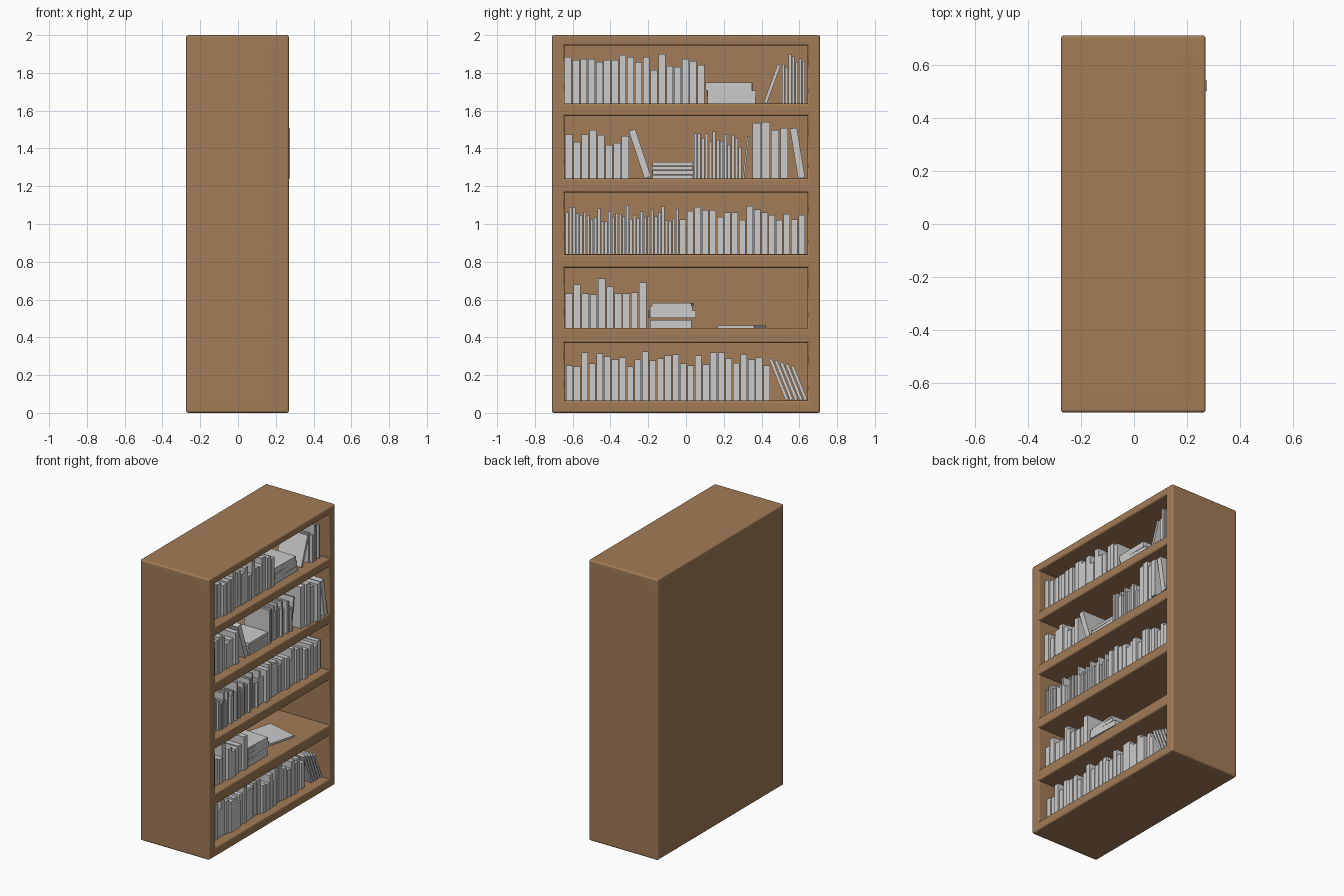
import bpy, bmesh, random
from math import radians
from mathutils import Matrix, Vector

if "Cube" in bpy.data.objects:
    bpy.data.objects.remove(bpy.data.objects["Cube"])

random.seed(4)
FLOORS = [0.065, 0.45, 0.84, 1.24, 1.637]     # bottom to top
CEILINGS = [0.37, 0.768, 1.167, 1.572, 1.945]
HALF_OPEN, BACK, FRONT = 0.642, -0.18, 0.27


def finish(bm, name):
    mesh = bpy.data.meshes.new(name)
    bm.to_mesh(mesh)
    bm.free()
    ob = bpy.data.objects.new(name, mesh)
    bpy.context.collection.objects.link(ob)
    return ob


def add_box(bm, size, matrix):
    bmesh.ops.create_cube(bm, size=1, matrix=matrix @ Matrix.Diagonal((*size, 1)))


def book_row(name, floor, y0, y1, heights, front=0.21, depth=0.2, gap=0.005):
    """Upright books standing side by side, spines towards +x."""
    bm = bmesh.new()
    pitch = (y1 - y0) / len(heights)
    for i, h in enumerate(heights):
        x = front + random.uniform(-0.012, 0.012)
        add_box(bm, (depth, pitch - gap, h),
                Matrix.Translation((x - depth / 2, y0 + (i + 0.5) * pitch, floor + h / 2)))
    finish(bm, name)


def leaning_books(name, floor, books, front=0.21, depth=0.2):
    """Each book: pivot y, thickness, length, tilt (positive leans to -y)."""
    bm = bmesh.new()
    for y, t, length, tilt in books:
        side = 1 if tilt > 0 else -1
        m = (Matrix.Translation((front - depth / 2, y, floor))
             @ Matrix.Rotation(radians(tilt), 4, 'X')
             @ Matrix.Translation((0, side * t / 2, length / 2)))
        add_box(bm, (depth, t, length), m)
    finish(bm, name)


def book_stack(name, floor, books, front=0.21, depth=0.2):
    """Each book lies flat: y start, y end, z start, z end above the shelf, turn."""
    bm = bmesh.new()
    for y0, y1, z0, z1, turn in books:
        m = (Matrix.Translation((front - depth / 2, (y0 + y1) / 2, floor + (z0 + z1) / 2))
             @ Matrix.Rotation(radians(turn), 4, 'Z'))
        add_box(bm, (depth, y1 - y0, z1 - z0), m)
    finish(bm, name)


# Case: a solid block, sliced into cells, with the shelf cells pushed in
bm = bmesh.new()
add_box(bm, (FRONT + 0.275, 1.42, 2),
        Matrix.Translation(((FRONT - 0.275) / 2, 0, 1)))
cuts = [((0, s * HALF_OPEN, 0), (0, 1, 0)) for s in (-1, 1)]
cuts += [((0, 0, z), (0, 0, 1)) for z in FLOORS + CEILINGS]
for co, no in cuts:
    bmesh.ops.bisect_plane(bm, geom=bm.verts[:] + bm.edges[:] + bm.faces[:],
                           plane_co=co, plane_no=no)
cells = []
for f in bm.faces:
    c = f.calc_center_median()
    if c.x > FRONT - 0.001 and abs(c.y) < HALF_OPEN:
        if any(a < c.z < b for a, b in zip(FLOORS, CEILINGS)):
            cells.append(f)
new = bmesh.ops.extrude_face_region(bm, geom=cells)['geom']
bmesh.ops.delete(bm, geom=[f for f in cells if f.is_valid], context='FACES_ONLY')
bmesh.ops.translate(bm, vec=Vector((BACK - FRONT, 0, 0)),
                    verts=[v for v in new if isinstance(v, bmesh.types.BMVert)])
bmesh.ops.recalc_face_normals(bm, faces=bm.faces[:])
# Round every outward edge, leave the inner corners sharp
rim = [e for e in bm.edges if e.is_manifold and e.calc_face_angle_signed() > 0.5]
bmesh.ops.bevel(bm, geom=rim, offset=0.012, segments=3, profile=0.5, affect='EDGES')
case = finish(bm, "bookcase_case")
wood = bpy.data.materials.new("wood")
wood.diffuse_color = (0.36, 0.2, 0.095, 1)
wood.use_nodes = True
wood.node_tree.nodes["Principled BSDF"].inputs["Base Color"].default_value = wood.diffuse_color
case.data.materials.append(wood)
bpy.context.view_layer.objects.active = case
case.select_set(True)
bpy.ops.object.shade_smooth_by_angle(angle=radians(35))
case.modifiers.new("flat_panels", 'WEIGHTED_NORMAL').keep_sharp = True

# Bottom shelf
z = FLOORS[0]
book_row("bottom_shelf_books", z, -0.637, 0.447,
         [.185, .18, .254, .196, .25, .233, .217, .228, .18, .217, .26, .212, .222, .238,
          .244, .196, .185, .238, .19, .254, .254, .222, .2, .244, .217, .228, .185])
leaning_books("bottom_shelf_leaning_books", z,
              [(0.527 + i * 0.025, 0.017, 0.235 - i * 0.01, 22) for i in range(5)])

# Second shelf
z = FLOORS[1]
book_row("second_shelf_books", z, -0.642, -0.207,
         [.183, .23, .183, .177, .262, .22, .183, .183, .188, .24])
book_stack("second_shelf_stack", z,
           [(-.19, .03, 0, .043, 0), (-.195, .05, .053, .092, 2),
            (-.19, .035, .092, .117, 0), (-.175, .035, .117, .132, -3)])
book_stack("second_shelf_flat_book", z, [(.195, .395, 0, .013, -15)], front=0.17, depth=0.24)

# Middle shelf
z = FLOORS[2]
book_row("middle_shelf_thin_books", z, -0.64, -0.037,
         [random.uniform(.17, .26) for _ in range(32)], gap=0.004)
book_row("middle_shelf_books", z, -0.036, 0.632,
         [.185, .228, .25, .233, .233, .196, .222, .222, .18, .254, .238, .222,
          .207, .18, .212, .185, .207])

# Fourth shelf
z = FLOORS[3]
book_row("fourth_shelf_books", z, -0.642, -0.3,
         [.235, .193, .235, .257, .23, .177, .188, .225])
leaning_books("fourth_shelf_leaning_book", z, [(-0.22, 0.037, 0.265, 18.4)])
book_stack("fourth_shelf_stack", z,
           [(-.178, .038, i * .0225, i * .0225 + .02, (0, 1, -1, 0)[i]) for i in range(4)])
book_row("fourth_shelf_thin_books", z, 0.04, 0.297,
         [.24, .24, .215, .24, .2, .25, .205, .2, .235, .177, .23, .215, .167], gap=0.004)
leaning_books("fourth_shelf_thin_leaning_book", z, [(0.308, 0.01, 0.225, -7)])
book_row("fourth_shelf_large_books", z, 0.35, 0.495, [.294, .3, .257], 0.25, 0.24)
book_row("fourth_shelf_protruding_book", z, 0.498, 0.543, [.267], 0.268, 0.24)
leaning_books("fourth_shelf_large_leaning_book", z, [(0.594, 0.037, 0.268, 9.5)], 0.265, 0.24)

# Top shelf
z = FLOORS[4]
book_row("top_shelf_books", z, -0.645, 0.1,
         [.246, .23, .236, .236, .22, .23, .23, .257, .246, .22, .246, .177, .262,
          .199, .193, .236, .225, .204])
book_stack("top_shelf_stack", z,
           [(.113, .368, 0, .035, 0), (.113, .368, .036, .07, 1), (.105, .35, .071, .112, -1)])
leaning_books("top_shelf_leaning_book", z, [(0.428, 0.018, 0.215, -20)])
book_row("top_shelf_thin_books", z, 0.505, 0.632,
         [.21, .193, .262, .25, .22, .24, .225], gap=0.004)
